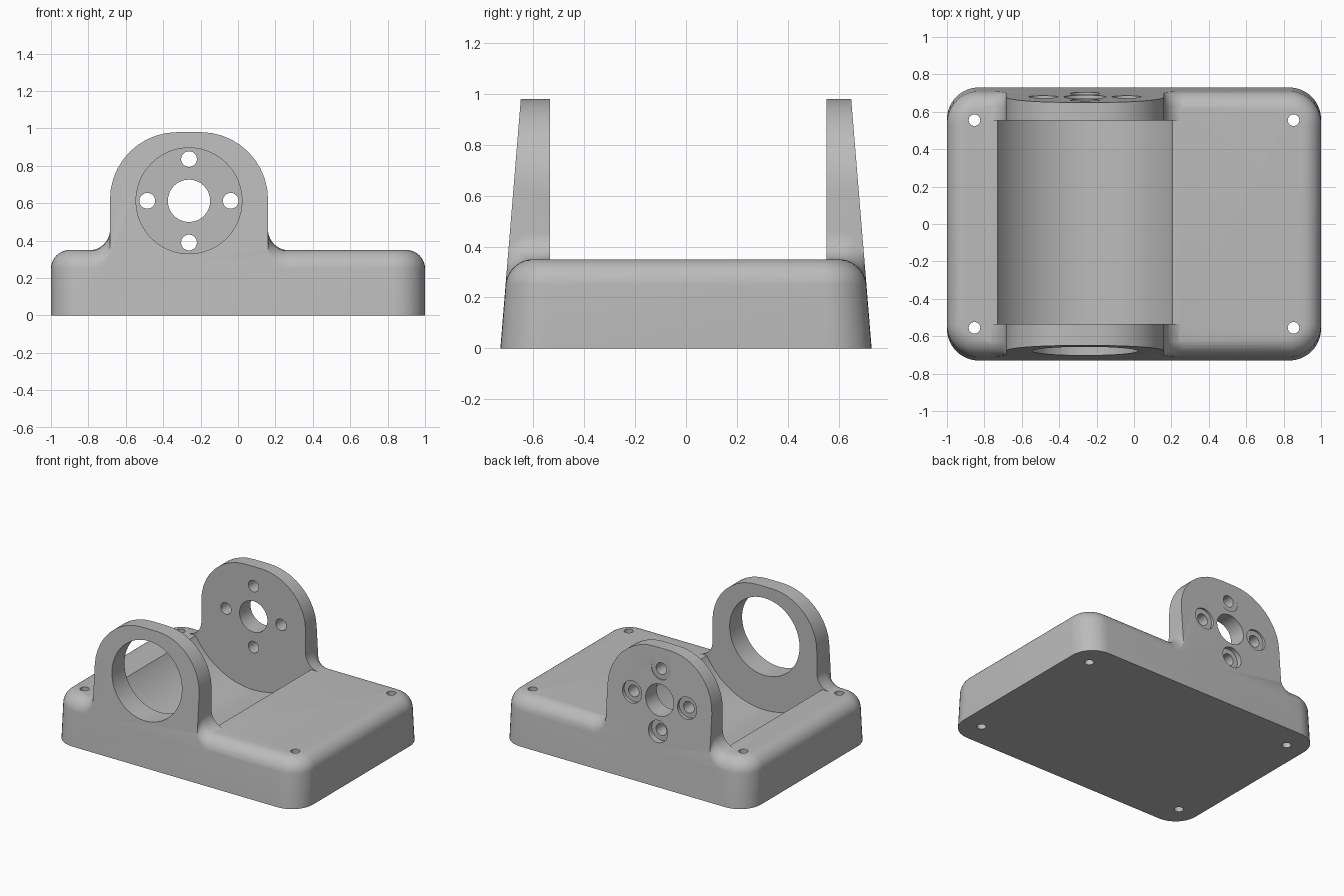
import bpy, bmesh, math
from mathutils import Matrix

cube = bpy.data.objects.get("Cube")
if cube:
    bpy.data.objects.remove(cube, do_unlink=True)

grey = bpy.data.materials.new("plain grey")
grey.use_nodes = True
grey.diffuse_color = (0.5, 0.5, 0.5, 1)
grey.node_tree.nodes["Principled BSDF"].inputs["Base Color"].default_value = (0.5, 0.5, 0.5, 1)

DEPTH, SLOPE = 0.73, 0.082       # half depth and draft of the front and back
DECK, ROUND = 0.35, 0.1          # deck height and its edge rounding
CX, CZ = -0.262, 0.613           # axis of the cradle
FRONT_IN, BACK_IN = -0.535, 0.553
STEPS = [math.radians(a) for a in range(0, 91, 9)]


def make_object(name, bm):
    bmesh.ops.recalc_face_normals(bm, faces=bm.faces)
    mesh = bpy.data.meshes.new(name)
    bm.to_mesh(mesh)
    bm.free()
    mesh.materials.append(grey)
    obj = bpy.data.objects.new(name, mesh)
    bpy.context.collection.objects.link(obj)
    return obj


def loft(name, rings):
    bm = bmesh.new()
    loops = [[bm.verts.new(p) for p in ring] for ring in rings]
    for a, b in zip(loops, loops[1:]):
        for i in range(len(a)):
            j = (i + 1) % len(a)
            bm.faces.new((a[i], a[j], b[j], b[i]))
    bm.faces.new(loops[0])
    bm.faces.new(loops[-1])
    return make_object(name, bm)


def cylinder(name, radius, center, length, axis="Y", sides=48):
    bm = bmesh.new()
    turn = Matrix.Rotation(math.pi / 2, 4, "X") if axis == "Y" else Matrix()
    bmesh.ops.create_cone(bm, cap_ends=True, segments=sides, radius1=radius, radius2=radius,
                          depth=length, matrix=Matrix.Translation(center) @ turn)
    return make_object(name, bm)


def combine(target, tool, operation):
    mod = target.modifiers.new("combine", "BOOLEAN")
    mod.operation, mod.solver, mod.object = operation, "EXACT", tool
    bpy.context.view_layer.objects.active = target
    bpy.ops.object.modifier_apply(modifier=mod.name)
    bpy.data.objects.remove(tool, do_unlink=True)


def base_ring(z, inset):
    """Rounded rectangle with drafted front and back."""
    r = 0.17 - inset
    pts = []
    for k, (sx, sy) in enumerate([(1, 1), (-1, 1), (-1, -1), (1, -1)]):
        for s in STEPS:
            a = s + k * math.pi / 2
            pts.append((sx * 0.83 + r * math.cos(a),
                        sy * (DEPTH - 0.17 - SLOPE * z) + r * math.sin(a), z))
    return pts


def plate_outline(deck):
    """Arched plate with flared feet meeting the given deck height."""
    half, arch, flare = 0.4225, 0.36, 0.11
    right = [(half + flare, 0.05)]
    right += [(half + flare * (1 - math.sin(a)), deck + flare * (1 - math.cos(a))) for a in STEPS]
    right += [(half - arch + arch * math.cos(a), 0.98 - arch + arch * math.sin(a)) for a in STEPS]
    return [(CX + x, z) for x, z in right] + [(CX - x, z) for x, z in reversed(right)]


def end_plate(name, side, inner):
    rings = []
    for a in STEPS[:-2]:
        inset = ROUND * (1 - math.cos(a))
        deck = DECK - ROUND + ROUND * math.sin(a) - 0.001
        rings.append([(x, side * (DEPTH - SLOPE * z - inset), z) for x, z in plate_outline(deck)])
    rings.append([(x, inner, z) for x, z in plate_outline(DECK - 0.001)])
    return loft(name, rings)


# Rounded base
rings = [base_ring(0, 0)]
rings += [base_ring(DECK - ROUND + ROUND * math.sin(a), ROUND * (1 - math.cos(a))) for a in STEPS]
bracket = loft("motor_bracket", rings)

# Front and back plates
combine(bracket, end_plate("front_plate", -1, FRONT_IN), "UNION")
combine(bracket, end_plate("back_plate", 1, BACK_IN), "UNION")

# Cradle trough between the plates
combine(bracket, cylinder("trough", 0.536, (CX, (FRONT_IN + BACK_IN) / 2, CZ),
                          BACK_IN - FRONT_IN, sides=128), "DIFFERENCE")

# Large front opening and back shaft hole
combine(bracket, cylinder("opening", 0.283, (CX, -0.63, CZ), 0.3, sides=96), "DIFFERENCE")
combine(bracket, cylinder("shaft_hole", 0.113, (CX, 0.65, CZ), 0.3, sides=64), "DIFFERENCE")

# Four counterbored screw holes around the shaft
for k in range(4):
    a = k * math.pi / 2
    x, z = CX + 0.223 * math.cos(a), CZ + 0.223 * math.sin(a)
    combine(bracket, cylinder("screw_hole", 0.042, (x, 0.65, z), 0.3), "DIFFERENCE")
    combine(bracket, cylinder("counterbore", 0.078, (x, 0.76, z), 0.2), "DIFFERENCE")

# Corner mounting holes
for x in (-0.853, 0.853):
    for y in (-0.555, 0.555):
        combine(bracket, cylinder("mount_hole", 0.031, (x, y, 0.2), 0.8, "Z", 32), "DIFFERENCE")

bpy.ops.object.select_all(action="DESELECT")
bracket.select_set(True)
bpy.context.view_layer.objects.active = bracket
bpy.ops.object.shade_smooth_by_angle(angle=math.radians(30))
